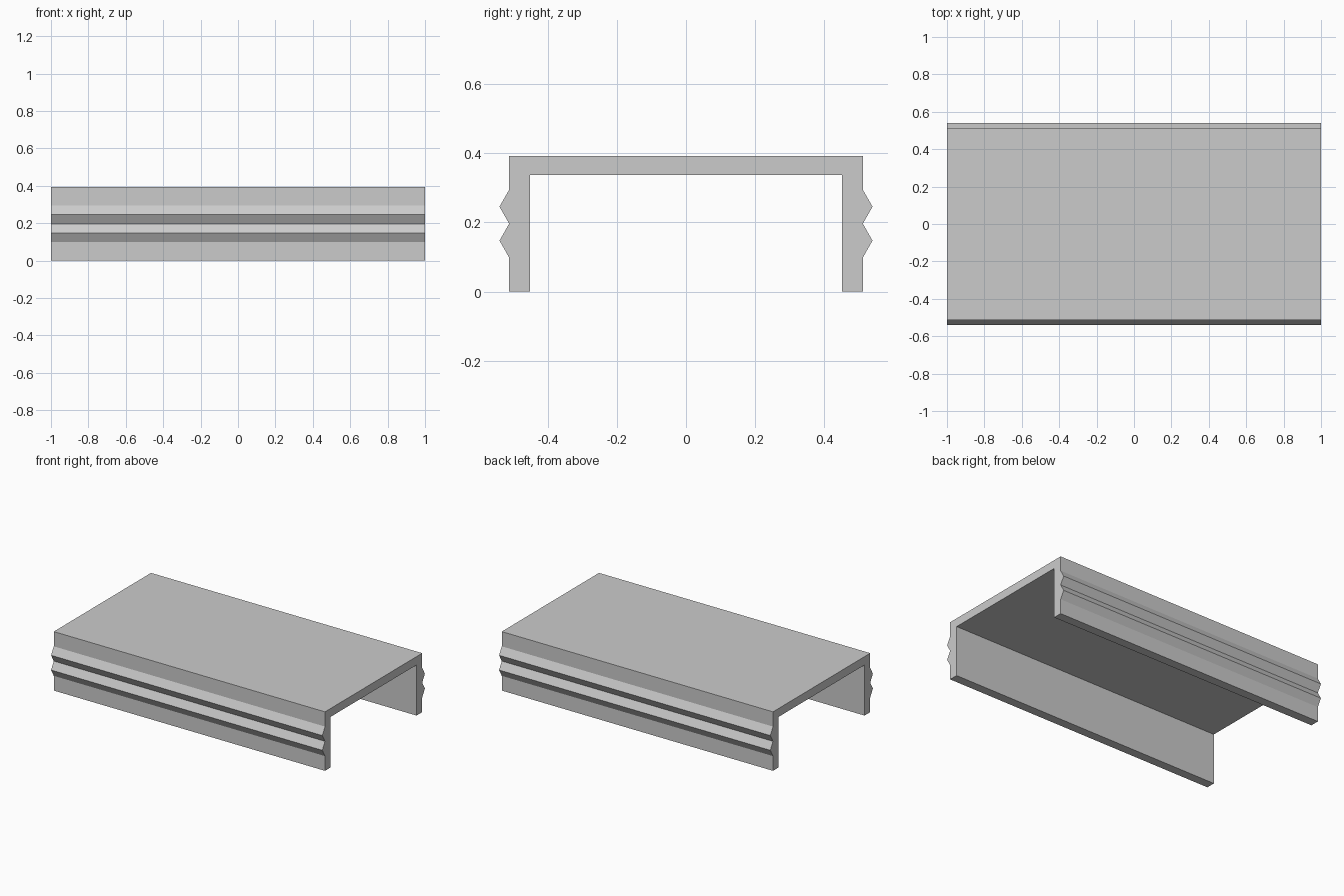
import bpy
import bmesh

cube = bpy.data.objects.get("Cube")
if cube:
    bpy.data.objects.remove(cube, do_unlink=True)

HALF_LENGTH = 1.0
HEIGHT = 0.393
OUTER, INNER, RIDGE = 0.512, 0.452, 0.54
UNDERSIDE = 0.337
STEP = HEIGHT / 8          # ridge points are spaced by eighths of the height

# Plain grey material
grey = bpy.data.materials.new("plain grey")
grey.use_nodes = True
colour = (0.6, 0.6, 0.6, 1)
grey.diffuse_color = colour
grey.node_tree.nodes["Principled BSDF"].inputs["Base Color"].default_value = colour

# Half of the cross-section: inner leg, foot, two pointed ridges, top edge
half = [(INNER, UNDERSIDE), (INNER, 0), (OUTER, 0)]
for i in range(2, 7):
    half.append((RIDGE if i % 2 else OUTER, i * STEP))
half.append((OUTER, HEIGHT))
section = half + [(-y, z) for y, z in reversed(half)]

# Channel: mirrored section extruded along its length
bm = bmesh.new()
end = bm.faces.new([bm.verts.new((-HALF_LENGTH, y, z)) for y, z in section])
extruded = bmesh.ops.extrude_face_region(bm, geom=[end], use_keep_orig=True)
verts = [v for v in extruded["geom"] if isinstance(v, bmesh.types.BMVert)]
bmesh.ops.translate(bm, verts=verts, vec=(2 * HALF_LENGTH, 0, 0))
bmesh.ops.recalc_face_normals(bm, faces=bm.faces)

mesh = bpy.data.meshes.new("ridged_channel")
bm.to_mesh(mesh)
bm.free()
mesh.materials.append(grey)
channel = bpy.data.objects.new("ridged_channel", mesh)
bpy.context.collection.objects.link(channel)
